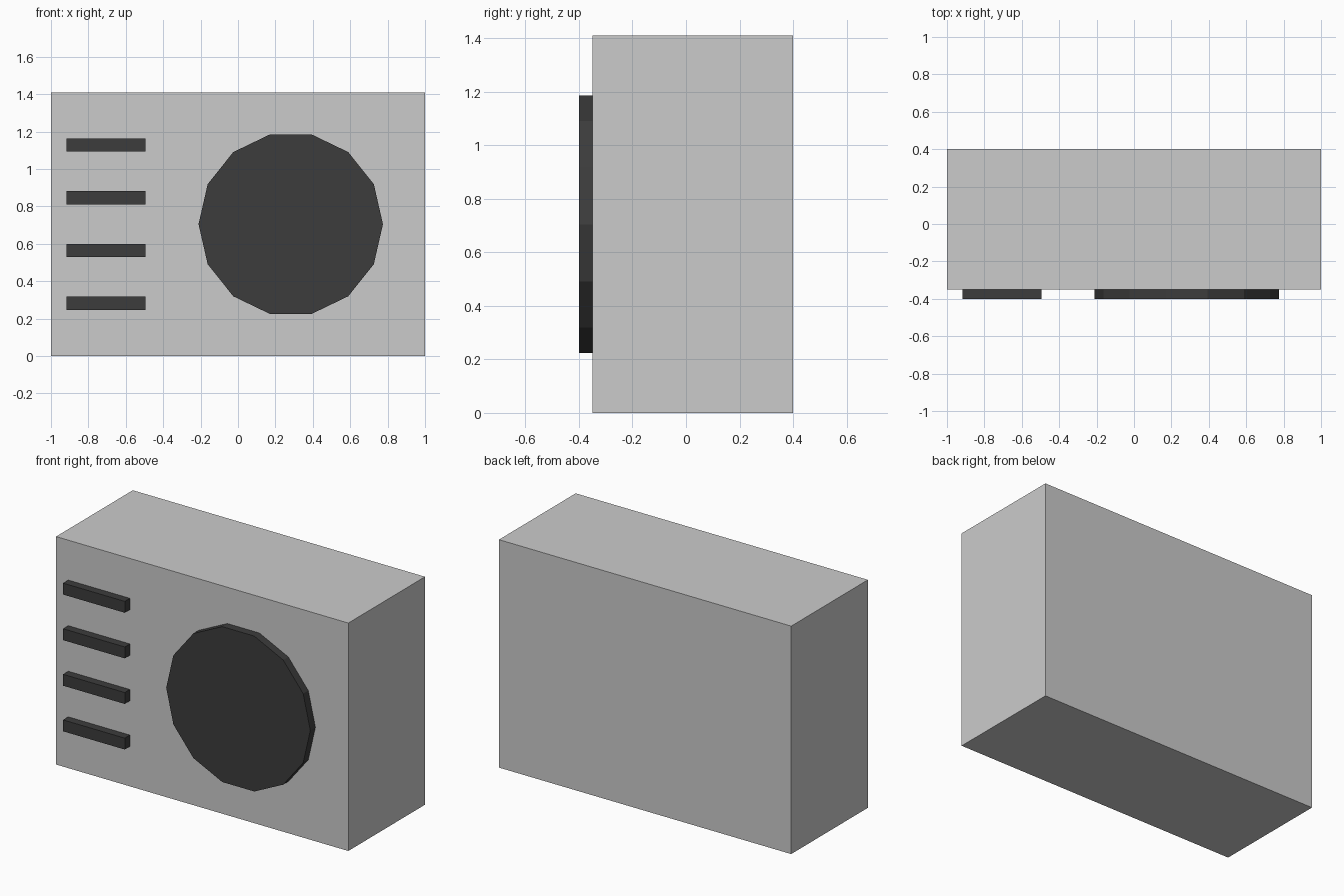
import bpy
from math import pi

if "Cube" in bpy.data.objects:
    bpy.data.objects.remove(bpy.data.objects["Cube"])

FRONT, BACK, HEIGHT = -0.35, 0.40, 1.41
RAISE = 0.05  # how far the front details stand out

dark = bpy.data.materials.new("dark_grey")
dark.diffuse_color = (0.045, 0.045, 0.045, 1)
dark.use_nodes = True
dark.node_tree.nodes["Principled BSDF"].inputs["Base Color"].default_value = dark.diffuse_color


def box(name, x, y, z):
    """Box from (min, max) ranges on each axis."""
    spans = (x, y, z)
    bpy.ops.mesh.primitive_cube_add(size=1, location=[(a + b) / 2 for a, b in spans])
    ob = bpy.context.object
    ob.name = name
    ob.scale = [b - a for a, b in spans]
    bpy.ops.object.transform_apply(location=False, rotation=False, scale=True)
    return ob


# Main casing
box("casing", (-1, 1), (FRONT, BACK), (0, HEIGHT))

# Four vent slats, evenly spaced up the left of the front
pitch = HEIGHT / 5
for i in range(1, 5):
    z = i * pitch
    slat = box(f"vent_slat_{i}", (-0.917, -0.495), (FRONT - RAISE, FRONT),
               (z - pitch / 8, z + pitch / 8))
    slat.data.materials.append(dark)

# Fan cover: 14-sided disc with corners pointing left and right
bpy.ops.mesh.primitive_cylinder_add(
    vertices=14, radius=0.493, depth=RAISE,
    location=(0.282, FRONT - RAISE / 2, HEIGHT / 2), rotation=(pi / 2, pi / 2, 0))
fan = bpy.context.object
fan.name = "fan_cover"
fan.data.materials.append(dark)
